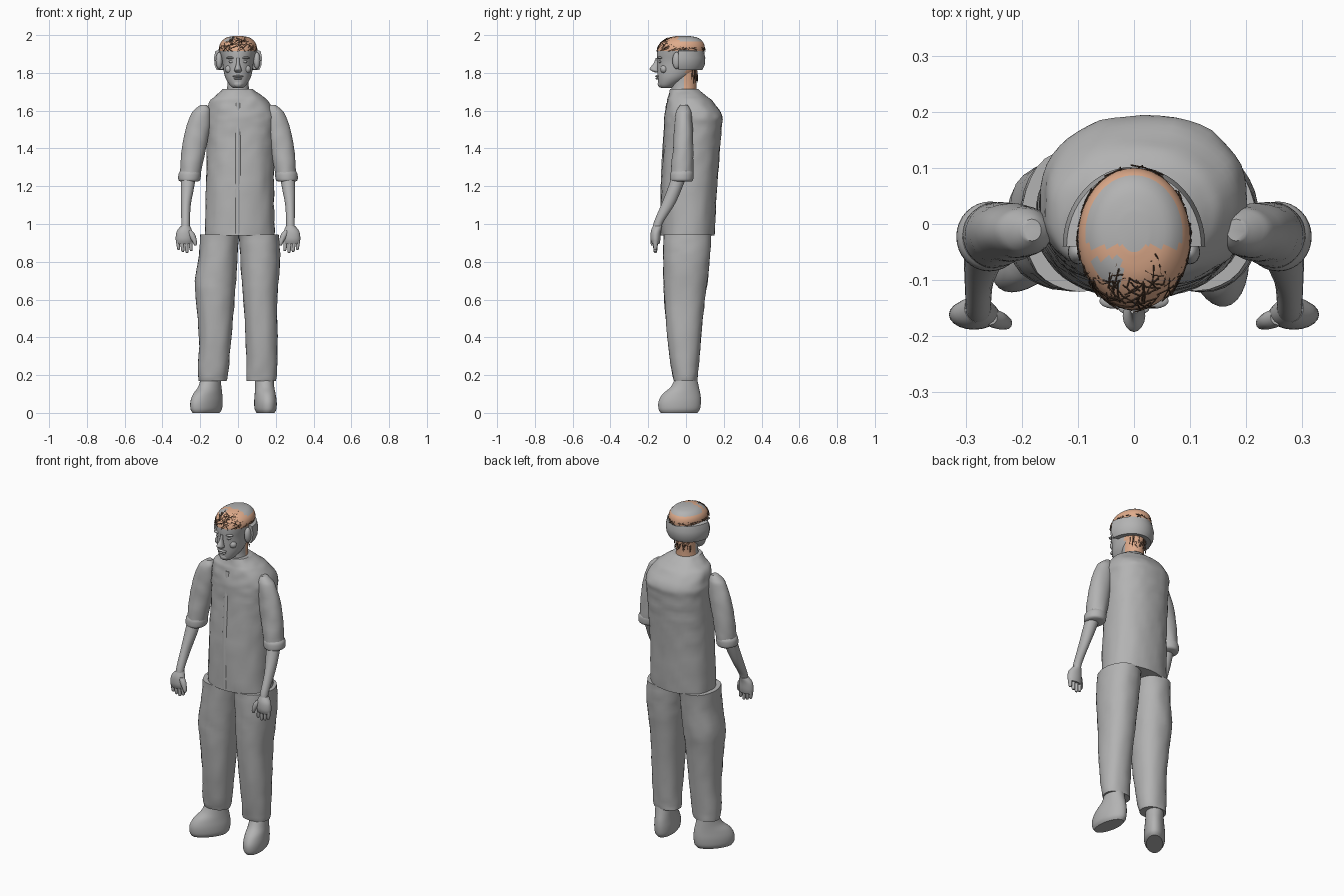
import bpy, bmesh, math, random
from mathutils import Vector, noise

random.seed(4)
cube = bpy.data.objects.get("Cube")
if cube:
    bpy.data.objects.remove(cube, do_unlink=True)


def material(name, rgb):
    m = bpy.data.materials.new(name)
    m.use_nodes = True
    m.diffuse_color = (*rgb, 1)
    m.node_tree.nodes["Principled BSDF"].inputs["Base Color"].default_value = (*rgb, 1)
    return m


grey = material("plain_grey", (0.45, 0.45, 0.45))
tan = material("scalp_tan", (0.74, 0.41, 0.26))
brown = material("hair_brown", (0.09, 0.05, 0.03))


def finish(name, bm, mats=(grey,), rule=None, angle=0.8):
    bmesh.ops.recalc_face_normals(bm, faces=bm.faces)
    if rule:
        for f in bm.faces:
            f.material_index = rule(f.calc_center_median())
    mesh = bpy.data.meshes.new(name)
    bm.to_mesh(mesh)
    bm.free()
    obj = bpy.data.objects.new(name, mesh)
    for m in mats:
        mesh.materials.append(m)
    bpy.context.collection.objects.link(obj)
    bpy.ops.object.select_all(action="DESELECT")
    obj.select_set(True)
    bpy.context.view_layer.objects.active = obj
    bpy.ops.object.shade_smooth_by_angle(angle=angle)
    return obj


def spline(rings, steps):
    """Catmull-Rom interpolation through the section rings."""
    out = []
    for i in range(len(rings) - 1):
        a, b, c, d = (rings[max(0, min(len(rings) - 1, i + k))] for k in (-1, 0, 1, 2))
        for s in range(steps):
            t = s / steps
            out.append([q + t / 2 * (r - p + t * (2 * p - 5 * q + 4 * r - w + t * (3 * (q - r) + w - p)))
                        for p, q, r, w in zip(a, b, c, d)])
    return out + [rings[-1]]


def loft(name, rings, side=1, seg=32, steps=4, power=1.0, bump=0.0, mats=(grey,), rule=None):
    """Skin oval sections given as (z, x min, x max, y min, y max)."""
    bm = bmesh.new()
    loops = []
    for z, xa, xb, ya, yb in spline(rings, steps):
        loop = []
        for k in range(seg):
            a = math.tau * k / seg
            c, s = math.cos(a), math.sin(a)
            x = (xa + xb) / 2 + (xb - xa) / 2 * math.copysign(abs(c) ** power, c)
            y = (ya + yb) / 2 + (yb - ya) / 2 * math.copysign(abs(s) ** power, s)
            n = bump * noise.noise(Vector((x, y, z)) * 22)
            loop.append(bm.verts.new((side * (x + n * c), y + n * s, z)))
        loops.append(loop)
    for lo, hi in zip(loops, loops[1:]):
        for k in range(seg):
            j = (k + 1) % seg
            bm.faces.new((lo[k], lo[j], hi[j], hi[k]))
    bm.faces.new(loops[0])
    bm.faces.new(loops[-1])
    return finish(name, bm, mats, rule)


def blob(name, loc, size):
    bm = bmesh.new()
    bmesh.ops.create_uvsphere(bm, u_segments=16, v_segments=10, radius=1)
    bmesh.ops.scale(bm, vec=size, verts=bm.verts)
    bmesh.ops.translate(bm, vec=loc, verts=bm.verts)
    return finish(name, bm)


# Shirt body with collar opening
loft("shirt", [
    (0.94, -.175, .195, -.13, .15), (1.2, -.17, .19, -.13, .165),
    (1.4, -.165, .195, -.12, .18), (1.52, -.165, .2, -.115, .19),
    (1.58, -.165, .2, -.113, .19), (1.65, -.15, .16, -.1, .14),
    (1.68, -.115, .125, -.092, .105), (1.715, -.08, .08, -.085, .065)],
    seg=48, steps=6, power=0.88, bump=0.005)
loft("shirt_placket", [(0.95, -.014, .014, -.134, -.12), (1.2, -.014, .014, -.134, -.12),
                       (1.4, -.014, .014, -.125, -.11), (1.64, -.012, .012, -.106, -.09)], seg=8)

# Trouser legs, each with its own stance
loft("left_trouser_leg", [
    (0.17, .045, .2, -.065, .06), (0.22, .045, .205, -.075, .065),
    (0.4, .04, .21, -.1, .08), (0.6, .027, .208, -.115, .1),
    (0.75, .015, .22, -.12, .12), (0.86, .01, .222, -.12, .13), (0.945, .004, .215, -.12, .135)],
    power=0.9, bump=0.004)
loft("right_trouser_leg", [
    (0.17, -.21, -.06, -.065, .06), (0.22, -.212, -.05, -.075, .065),
    (0.4, -.207, -.035, -.1, .08), (0.6, -.222, -.018, -.115, .1),
    (0.7, -.228, -.01, -.118, .115), (0.83, -.208, -.002, -.12, .125), (0.945, -.2, .004, -.12, .135)],
    power=0.9, bump=0.004)

# Shoes, turned out at different angles
shoe = [(0.0, -.045, .045, -.135, .06), (0.02, -.056, .056, -.147, .075),
        (0.06, -.058, .058, -.147, .08), (0.1, -.054, .054, -.125, .077),
        (0.14, -.05, .05, -.08, .068), (0.2, -.048, .048, -.05, .055)]
for name, x, turn in (("left_shoe", .14, 9), ("right_shoe", -.145, -40)):
    obj = loft(name, shoe)
    obj.location = (x, 0, 0)
    obj.rotation_euler.z = math.radians(turn)

# Arms: sleeve, rolled cuff, forearm, hand
for side, word in ((1, "left"), (-1, "right")):
    loft(word + "_sleeve", [
        (1.24, .2, .31, -.08, .035), (1.3, .19, .306, -.078, .038),
        (1.4, .17, .298, -.07, .038), (1.5, .15, .278, -.063, .036),
        (1.58, .145, .25, -.055, .03), (1.61, .15, .225, -.047, .02), (1.63, .165, .2, -.03, .008)],
        side, bump=0.003)
    loft(word + "_cuff", [(1.225, .21, .305, -.077, .03), (1.235, .2, .316, -.084, .038),
                          (1.265, .196, .315, -.083, .04), (1.28, .2, .306, -.076, .035)], side)
    loft(word + "_forearm", [
        (0.96, .255, .3, -.178, -.135), (1.01, .255, .3, -.17, -.12),
        (1.1, .25, .302, -.132, -.062), (1.18, .235, .303, -.1, -.025), (1.27, .22, .3, -.07, .01)],
        side, seg=20)
    loft(word + "_palm", [
        (0.895, .245, .325, -.18, -.14), (0.92, .24, .33, -.188, -.135),
        (0.96, .242, .325, -.186, -.132), (0.99, .255, .302, -.175, -.125)], side, seg=20)
    for n in range(4):
        x = .25 + n * .022
        tip = .845 + abs(n - 1.2) * .01
        loft(f"{word}_finger_{n + 1}", [
            (tip, x - .007, x + .003, -.167, -.157), (tip + .01, x - .01, x + .007, -.173, -.152),
            (0.91, x - .008, x + .013, -.175, -.147)], side, seg=10)
    loft(word + "_thumb", [
        (0.885, .222, .232, -.183, -.17), (0.9, .217, .238, -.188, -.165),
        (0.94, .225, .262, -.187, -.155), (0.965, .243, .27, -.18, -.15)], side, seg=12)


# Head: scalp and nape are tan, face and crown stay grey
def scalp(c):
    crown = c.z > 1.968 and c.y > -.04
    front_patch = c.z > 1.97 and c.x < -.02 and c.y < -.06
    hair_zone = c.z > 1.912 + .04 * max(0, abs(c.x) - .06)
    nape = c.z < 1.83 and c.y > -.005
    return int((hair_zone and not crown and not front_patch) or nape)


loft("head", [
    (1.72, -.025, .025, -.132, -.08), (1.735, -.043, .043, -.145, -.05),
    (1.77, -.065, .065, -.15, .01), (1.81, -.076, .076, -.152, .055),
    (1.86, -.083, .083, -.153, .08), (1.9, -.094, .094, -.154, .095),
    (1.93, -.1, .1, -.15, .1), (1.96, -.092, .092, -.132, .092),
    (1.985, -.065, .065, -.095, .065), (1.995, -.025, .025, -.05, .02)],
    seg=40, mats=(grey, tan), rule=scalp)
loft("neck", [(1.68, -.065, .065, -.08, .055), (1.74, -.056, .056, -.075, .055),
              (1.83, -.06, .06, -.08, .06)],
     mats=(grey, tan), rule=lambda c: int(c.y > -.005))

# Facial features
loft("nose", [(1.803, -.012, .012, -.165, -.14), (1.812, -.02, .02, -.185, -.14),
              (1.824, -.017, .017, -.192, -.14), (1.85, -.009, .009, -.172, -.14),
              (1.88, -.008, .008, -.16, -.14)], seg=16)
blob("upper_lip", (0, -.15, 1.782), (.028, .013, .006))
blob("lower_lip", (0, -.149, 1.77), (.023, .012, .006))
blob("chin", (0, -.132, 1.742), (.026, .018, .02))
for side, word in ((1, "left"), (-1, "right")):
    blob(word + "_eye", (side * .034, -.137, 1.859), (.016, .009, .007))
    blob(word + "_brow", (side * .036, -.137, 1.88), (.026, .014, .007))
    blob(word + "_cheek", (side * .045, -.116, 1.82), (.024, .02, .022))
    blob(word + "_ear", (side * .1, -.05, 1.865), (.018, .022, .045))

# Half band wrapping the back of the head
bm = bmesh.new()
section = [(.078, 1.82), (.112, 1.815), (.124, 1.84), (.127, 1.88), (.12, 1.915), (.09, 1.925)]
loops = []
for k in range(33):
    a = math.pi * k / 32
    loops.append([bm.verts.new((r * math.cos(a), -.04 + 1.12 * r * math.sin(a), z)) for r, z in section])
for p, q in zip(loops, loops[1:]):
    for i in range(len(section)):
        j = (i + 1) % len(section)
        bm.faces.new((p[i], p[j], q[j], q[i]))
bm.faces.new(loops[0])
bm.faces.new(loops[-1])
finish("head_band", bm)

# Hair strands scattered over the scalp and down the nape
hair = bpy.data.curves.new("hair_strands", "CURVE")
hair.dimensions = "3D"
hair.bevel_depth = .0013
hair.bevel_resolution = 0
hair.materials.append(brown)


def strand(points):
    s = hair.splines.new("POLY")
    s.points.add(len(points) - 1)
    for pt, co in zip(s.points, points):
        pt.co = (*co, 1)


def on_scalp(a, e, lift):
    c = math.cos(e) * lift
    return (.1 * c * math.cos(a), -.026 + .127 * c * math.sin(a), 1.912 + .085 * math.sin(e) * lift)


for n in range(230):
    a = random.uniform(0, math.tau)
    e = random.uniform(.12, .95)
    da, de = random.uniform(-.3, .3), random.uniform(-.25, .25)
    strand([on_scalp(a + t * da, max(.02, e + t * de), 1.01 + .025 * (t + 1) / 2) for t in (-1, 0, 1)])
for n in range(35):
    a = random.uniform(.5, math.pi - .5)
    z = random.uniform(1.76, 1.815)
    strand([(.063 * math.cos(a + t * random.uniform(-.2, .2)), -.005 + .066 * math.sin(a), z + t * .018)
            for t in (-1, 1)])
bpy.context.collection.objects.link(bpy.data.objects.new("hair_strands", hair))
